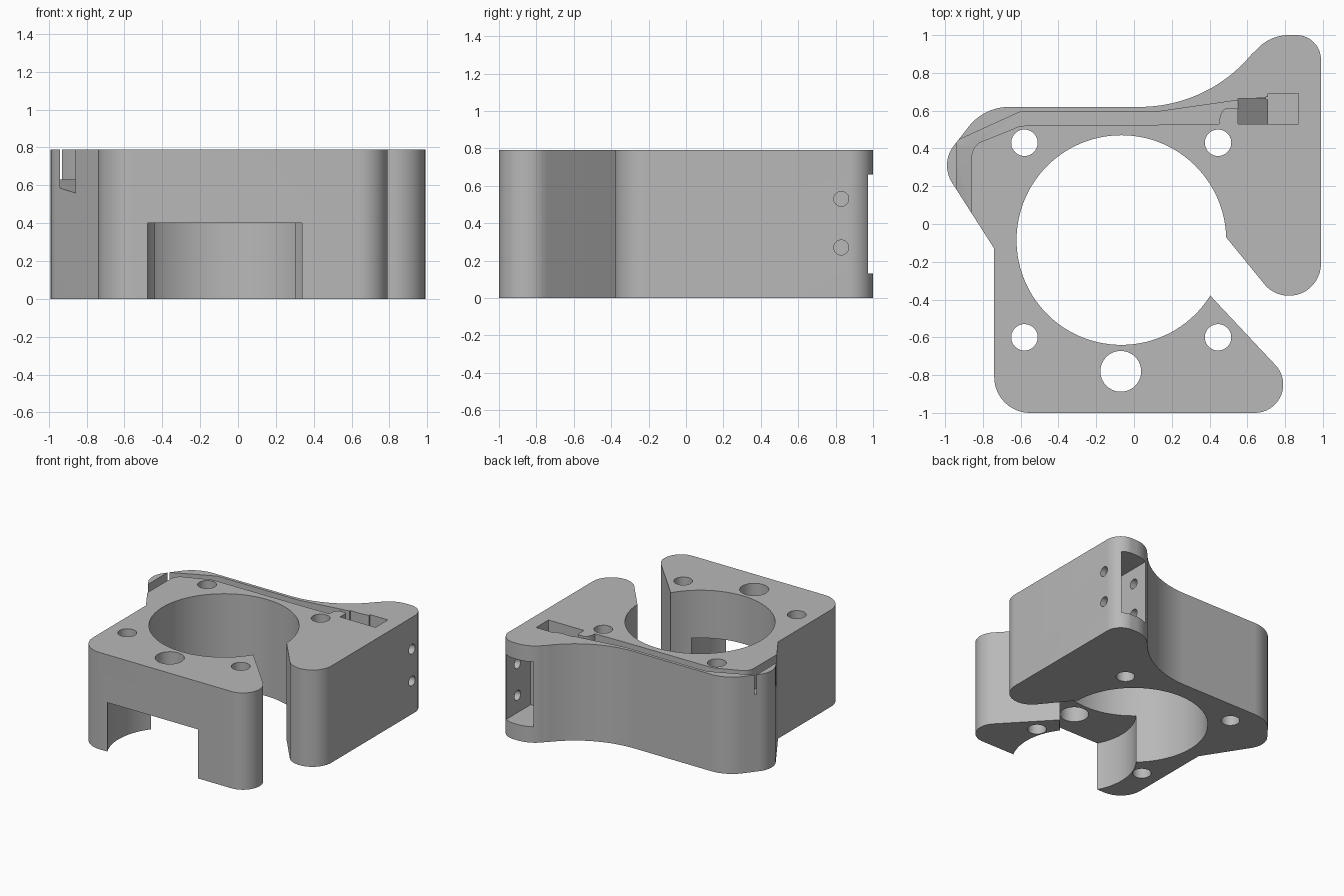
import bpy, bmesh
from math import radians, cos, sin
from mathutils import Vector

cube = bpy.data.objects.get("Cube")
if cube:
    bpy.data.objects.remove(cube, do_unlink=True)

TOP = 0.79
OVER = 0.9   # cutters that open upward reach this height


def arc(cx, cy, r, start, end, n=16):
    steps = [radians(start + (end - start) * i / n) for i in range(n + 1)]
    return [(cx + r * cos(a), cy + r * sin(a)) for a in steps]


def prism(name, profile, low, high, axis="z"):
    """Extrude a 2D profile along an axis: z takes (x,y), x takes (y,z), y takes (x,z)."""
    place = {"z": lambda p: (p[0], p[1], low),
             "x": lambda p: (low, p[0], p[1]),
             "y": lambda p: (p[0], low, p[1])}[axis]
    shift = Vector([(high - low) * (axis == a) for a in "xyz"])
    bm = bmesh.new()
    base = bm.faces.new([bm.verts.new(place(p)) for p in profile])
    grown = bmesh.ops.extrude_face_region(bm, geom=[base])["geom"]
    moved = [v for v in grown if isinstance(v, bmesh.types.BMVert)]
    bmesh.ops.translate(bm, vec=shift, verts=moved)
    bmesh.ops.recalc_face_normals(bm, faces=bm.faces)
    mesh = bpy.data.meshes.new(name)
    bm.to_mesh(mesh)
    bm.free()
    obj = bpy.data.objects.new(name, mesh)
    bpy.context.collection.objects.link(obj)
    return obj


def box(x0, x1, y0, y1):
    return [(x0, y0), (x1, y0), (x1, y1), (x0, y1)]


def circle(x, y, r, n=40):
    return arc(x, y, r, 0, 360, n)[:-1]


# Bracket outline, including the split clamp bore
outline = (
    arc(-0.55, -0.81, 0.19, 180, 270)            # front right corner
    + arc(0.64, -0.85, 0.15, 270, 405)           # front left corner
    + arc(-0.067, -0.085, 0.555, -32, -358.5, 96)  # bore
    + arc(0.82, -0.21, 0.17, 225, 360)           # split jaw nose
    + arc(0.86, 0.87, 0.13, 0, 90)               # rear lobe
    + arc(0.82, 0.77, 0.23, 91, 142)
    + arc(0.03, 1.39, 0.77, -39, -90, 24)        # concave rear flank
    + arc(-0.66, 0.346, 0.274, 90, 140)          # rear right shoulder
    + arc(-0.82, 0.31, 0.17, 140, 212.5)
    + [(-0.74, -0.13)]
)
body = prism("motor_bracket", outline, 0, TOP)

cutters = []

# Mounting holes and the round underside relief at the front
for x in (-0.58, 0.445):
    for y in (-0.6, 0.43):
        cutters.append(prism("mount_hole", circle(x, y, 0.07), -0.1, OVER))
cutters.append(prism("front_hole", circle(-0.07, -0.78, 0.108), -0.1, OVER))
cutters.append(prism("front_relief", circle(-0.07, -0.78, 0.465, 96), -0.1, 0.4))

# Top channel with a rounded retaining bump
channel = (
    [(-0.94, 0), (-0.94, 0.44), (-0.6, 0.595), (0.13, 0.595),
     (0.55, 0.655), (0.87, 0.69), (0.87, 0.53), (0.57, 0.53)]
    + arc(0.53, 0.575, 0.04, 0, 90, 8)
    + arc(0.50, 0.575, 0.04, 90, 140, 5)
    + [(0.455, 0.57), (0.45, 0.53), (0.1, 0.525), (-0.6, 0.52)]
    + arc(-0.77, 0.355, 0.09, 115, 180, 8)
    + [(-0.86, 0)]
)
cutters.append(prism("channel", channel, 0.63, OVER))
cutters.append(prism("channel_exit",
                     [(0.4, 0.63), (0.06, 0.56), (-0.05, 0.56), (-0.05, OVER), (0.4, OVER)],
                     -0.94, -0.86, "x"))

# Ramp and shaft leading into the rear tensioner pocket
cutters.append(prism("ramp", [(0.55, 0.63), (0.71, 0.47), (0.72, OVER), (0.55, OVER)],
                     0.53, 0.665, "y"))
cutters.append(prism("shaft", box(0.71, 0.87, 0.53, 0.69), 0.13, OVER))
cutters.append(prism("rear_pocket", box(0.70, 0.94, 0.66, 1.1), 0.13, 0.66))

# Tensioner screw holes
for z in (0.27, 0.53):
    cutters.append(prism("screw_hole", circle(0.83, z, 0.04, 24), 0.62, 1.1, "x"))

# Apply every cut in turn, then drop the cutter
bpy.context.view_layer.objects.active = body
for cutter in cutters:
    cutter.hide_render = True
    mod = body.modifiers.new("cut", "BOOLEAN")
    mod.operation = "DIFFERENCE"
    mod.solver = "EXACT"
    mod.object = cutter
    bpy.ops.object.modifier_apply(modifier=mod.name)
    bpy.data.objects.remove(cutter, do_unlink=True)

# Plain grey finish
grey = bpy.data.materials.new("plain_grey")
grey.use_nodes = True
colour = (0.48, 0.48, 0.48, 1)
grey.diffuse_color = colour
grey.node_tree.nodes["Principled BSDF"].inputs["Base Color"].default_value = colour
body.data.materials.clear()
body.data.materials.append(grey)

bpy.ops.object.select_all(action="DESELECT")
body.select_set(True)
bpy.ops.object.shade_smooth_by_angle(angle=radians(25))
